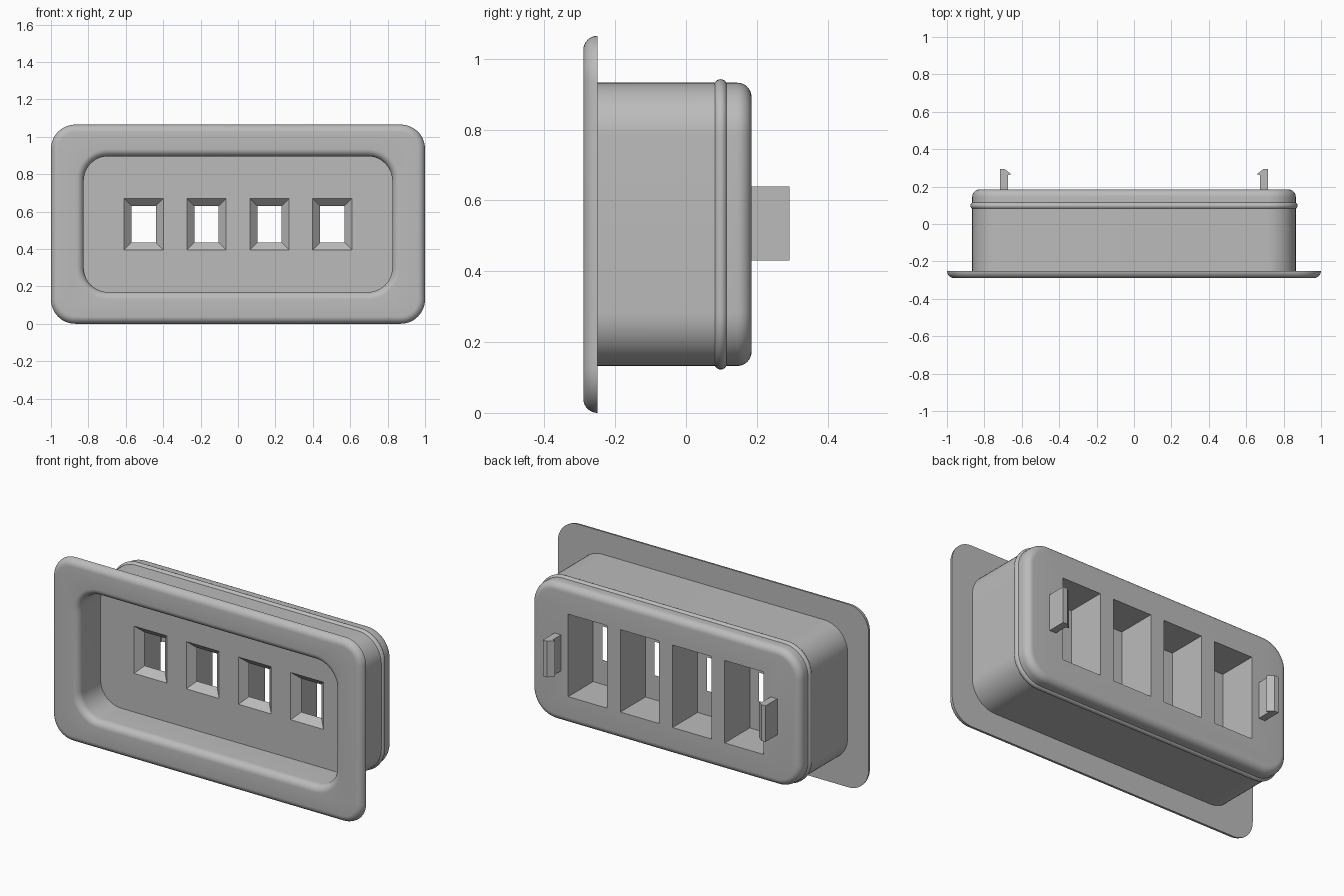
import bpy
import bmesh
from math import sin, cos, pi, radians

cube = bpy.data.objects.get("Cube")
if cube:
    bpy.data.objects.remove(cube, do_unlink=True)

MID_Z = 0.5325

grey = bpy.data.materials.new("plain grey")
grey.use_nodes = True
grey.diffuse_color = (0.5, 0.5, 0.5, 1)
grey.node_tree.nodes["Principled BSDF"].inputs["Base Color"].default_value = grey.diffuse_color


def make_object(name, bm):
    bmesh.ops.recalc_face_normals(bm, faces=bm.faces)
    mesh = bpy.data.meshes.new(name)
    bm.to_mesh(mesh)
    bm.free()
    mesh.materials.append(grey)
    obj = bpy.data.objects.new(name, mesh)
    bpy.context.collection.objects.link(obj)
    return obj


def select_only(obj):
    bpy.ops.object.select_all(action='DESELECT')
    obj.select_set(True)
    bpy.context.view_layer.objects.active = obj


def rounded_rect(half_w, half_h, radius, steps=12):
    """Outline of a rectangle in x and z, with rounded corners if radius > 0."""
    points = []
    for quarter, (sx, sz) in enumerate([(1, 1), (-1, 1), (-1, -1), (1, -1)]):
        cx, cz = sx * (half_w - radius), sz * (half_h - radius)
        for i in range(steps + 1 if radius else 1):
            a = (quarter + i / steps) * pi / 2
            points.append((cx + radius * cos(a), cz + radius * sin(a)))
    return points


def loft(bm, rings, centre_x=0):
    """Bridge rings of (half width, half height, corner radius, y) and cap both ends."""
    loops = [[bm.verts.new((centre_x + x, y, MID_Z + z))
              for x, z in rounded_rect(w, h, r)] for w, h, r, y in rings]
    for a, b in zip(loops, loops[1:]):
        for i in range(len(a)):
            j = (i + 1) % len(a)
            bm.faces.new((a[i], a[j], b[j], b[i]))
    bm.faces.new(loops[0])
    bm.faces.new(loops[-1])


def arc(size, centre_offset, centre_y, radius, start, end, steps=8):
    """Rings following an arc in the (outward offset, y) section."""
    w, h, r = size
    rings = []
    for i in range(steps + 1):
        a = radians(start + (end - start) * i / steps)
        d = centre_offset + radius * cos(a)
        rings.append((w + d, h + d, r + d, centre_y + radius * sin(a)))
    return rings


# Housing section: recess floor, lip, flange, body wall, bead, rounded rear
RECESS = (0.825, 0.3625, 0.13)
FLANGE = (1.0, 0.5325, 0.13)
BODY = (0.865, 0.40, 0.15)
FLOOR_Y, FUNNEL_Y, BACK_Y = -0.085, -0.045, 0.185
rings = [(*RECESS, FLOOR_Y)]
rings += arc(RECESS, 0.04, -0.25, 0.04, 180, 270)
rings += arc(FLANGE, -0.04, -0.25, 0.04, -90, 0)
rings.append((*BODY, -0.25))
rings += arc(BODY, -0.008, 0.098, 0.018, -63, 63)
rings += arc(BODY, -0.04, BACK_Y - 0.04, 0.04, 0, 90)
bm = bmesh.new()
loft(bm, rings)
housing = make_object("housing", bm)

# Four openings: bevelled funnel in front, tall pocket behind
bm = bmesh.new()
for k in range(4):
    loft(bm, [(0.115, 0.1475, 0, FLOOR_Y - 0.01),
              (0.065, 0.0975, 0, FUNNEL_Y),
              (0.125, 0.24, 0, FUNNEL_Y),
              (0.125, 0.24, 0, BACK_Y + 0.02)], (k - 1.5) * 0.336)
cutter = make_object("opening_cutter", bm)
cutter.hide_render = True
cut = housing.modifiers.new("openings", 'BOOLEAN')
cut.operation = 'DIFFERENCE'
cut.solver = 'EXACT'
cut.object = cutter
select_only(housing)
bpy.ops.object.modifier_apply(modifier=cut.name)
bpy.data.objects.remove(cutter, do_unlink=True)
select_only(housing)
bpy.ops.object.shade_smooth_by_angle(angle=radians(35))

# Rear snap clips with inward barbs
CLIP = [(0.717, 0.18), (0.675, 0.18), (0.675, 0.262), (0.657, 0.266),
        (0.69, 0.293), (0.717, 0.293)]
for side, name in ((1, "left_clip"), (-1, "right_clip")):
    bm = bmesh.new()
    face = bm.faces.new([bm.verts.new((side * x, y, 0.43)) for x, y in CLIP])
    top = bmesh.ops.extrude_face_region(bm, geom=[face])["geom"]
    bmesh.ops.translate(bm, vec=(0, 0, 0.21),
                        verts=[v for v in top if isinstance(v, bmesh.types.BMVert)])
    make_object(name, bm)
